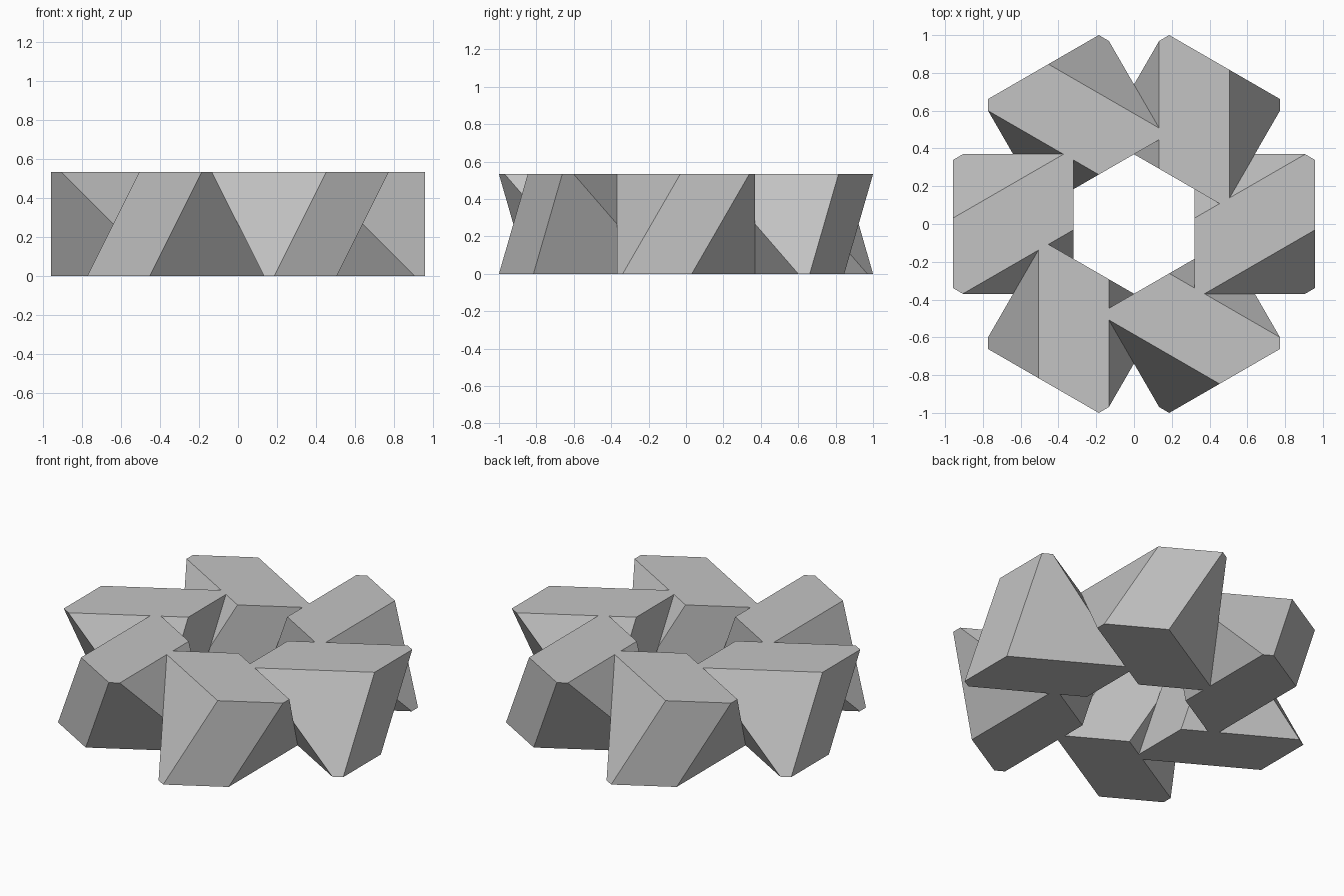
import bpy, bmesh
from math import pi, sqrt
from mathutils import Matrix, Vector

default = bpy.data.objects.get("Cube")
if default:
    bpy.data.objects.remove(default, do_unlink=True)

HOLE = 0.3198            # distance from the axis to each wall of the hexagonal hole
HEIGHT = HOLE * 5 / 3
SLANT = sqrt(3)

grey = bpy.data.materials.new("plain grey")
grey.use_nodes = True
colour = (0.55, 0.55, 0.55, 1)
grey.diffuse_color = colour
grey.node_tree.nodes["Principled BSDF"].inputs["Base Color"].default_value = colour


def slice_off(bm, point, normal):
    """Cut away everything on the normal side and cap the cut."""
    geom = bm.verts[:] + bm.edges[:] + bm.faces[:]
    cut = bmesh.ops.bisect_plane(bm, geom=geom, dist=1e-5, plane_co=point,
                                 plane_no=normal, clear_outer=True)["geom_cut"]
    edges = [e for e in cut if isinstance(e, bmesh.types.BMEdge)]
    bmesh.ops.holes_fill(bm, edges=edges, sides=0)


# One interlocking piece: a block trimmed by four slanted planes
centre = Vector((2 * HOLE, 0, HEIGHT / 2))
bm = bmesh.new()
block = Matrix.Translation(centre) @ Matrix.Diagonal((2 * HOLE, 4 * HOLE, HEIGHT, 1))
bmesh.ops.create_cube(bm, size=1, matrix=block)
for side in (1, -1):
    ridge = centre + Vector((0, side * 2 * HOLE / SLANT, 0))
    for tilt in (1, -1):
        slice_off(bm, ridge, Vector((-side * tilt, side * SLANT, tilt)).normalized())
bmesh.ops.recalc_face_normals(bm, faces=bm.faces[:])
piece = bpy.data.meshes.new("interlocking_piece")
bm.to_mesh(piece)
bm.free()
piece.materials.append(grey)

# Six copies in a ring
for i in range(6):
    obj = bpy.data.objects.new(f"interlocking_piece_{i + 1}", piece)
    obj.rotation_euler.z = i * pi / 3
    bpy.context.collection.objects.link(obj)
